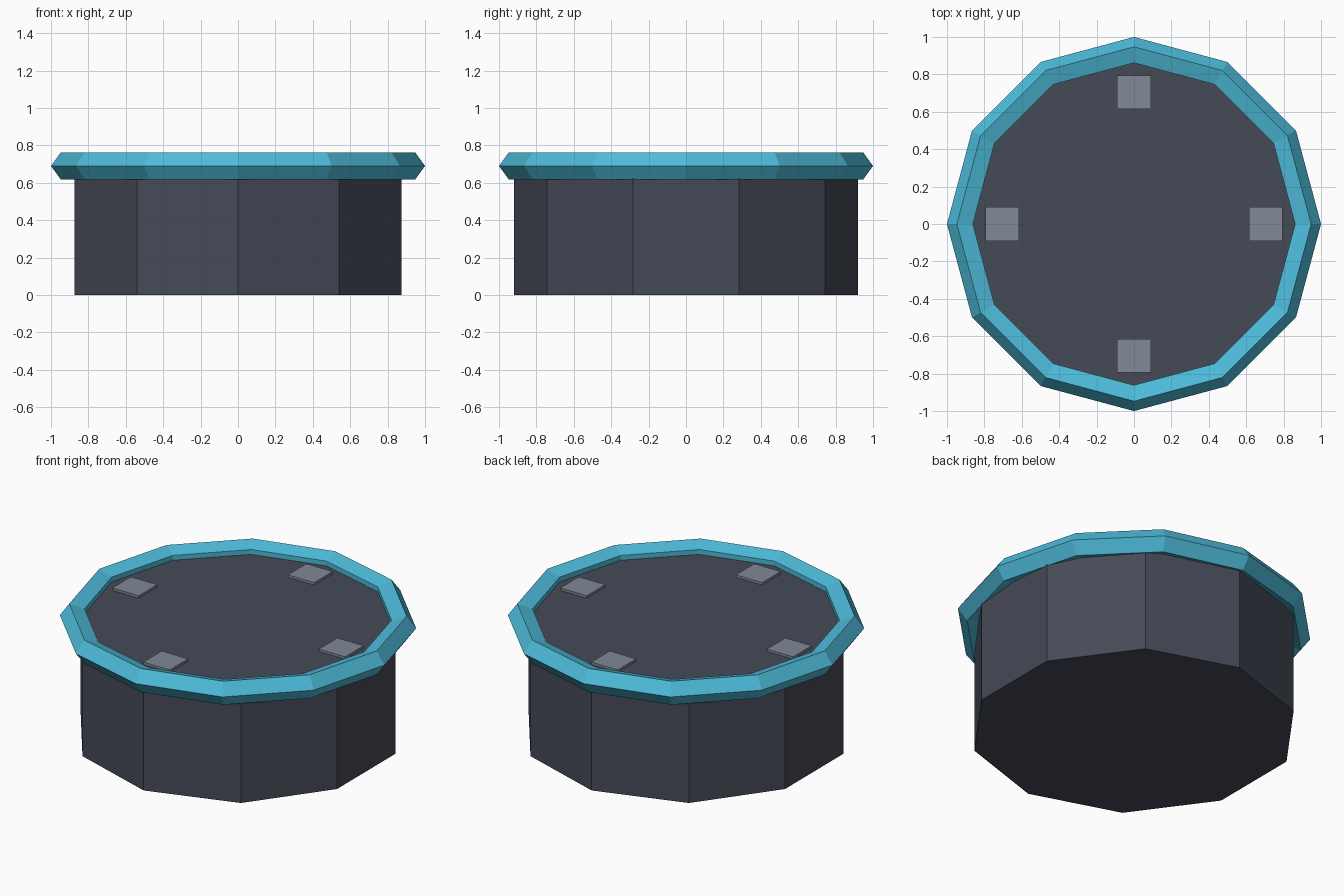
import bpy
from math import radians, pi

if "Cube" in bpy.data.objects:
    bpy.data.objects.remove(bpy.data.objects["Cube"])


def colour(name, rgb):
    mat = bpy.data.materials.new(name)
    mat.diffuse_color = (*rgb, 1)
    mat.use_nodes = True
    mat.node_tree.nodes["Principled BSDF"].inputs["Base Color"].default_value = mat.diffuse_color
    return mat


dark = colour("dark_slate", (0.06, 0.068, 0.095))
teal = colour("teal", (0.075, 0.50, 0.70))
grey = colour("light_slate", (0.22, 0.25, 0.31))


def finish(name, mat):
    ob = bpy.context.object
    ob.name = name
    ob.data.materials.append(mat)
    return ob


# Ten-sided drum with a corner on the y axis
TOP = 0.705
bpy.ops.mesh.primitive_cylinder_add(vertices=10, radius=0.92, depth=TOP,
                                    location=(0, 0, TOP / 2))
finish("drum_body", dark)

# Twelve-sided rim with a five-sided section
bpy.ops.mesh.primitive_torus_add(major_segments=12, minor_segments=5,
                                 major_radius=0.9235, minor_radius=0.0765,
                                 location=(0, 0, 0.69))
rim = finish("rim", teal)
for p in rim.data.polygons:
    p.use_smooth = False

# Four small pads lying on the top face
for i, (x, y) in enumerate([(1, 0), (0, 1), (-1, 0), (0, -1)]):
    bpy.ops.mesh.primitive_cube_add(size=1, location=(0.705 * x, 0.705 * y, TOP))
    pad = finish(f"top_pad_{i + 1}", grey)
    pad.scale = (0.18, 0.18, 0.03)
